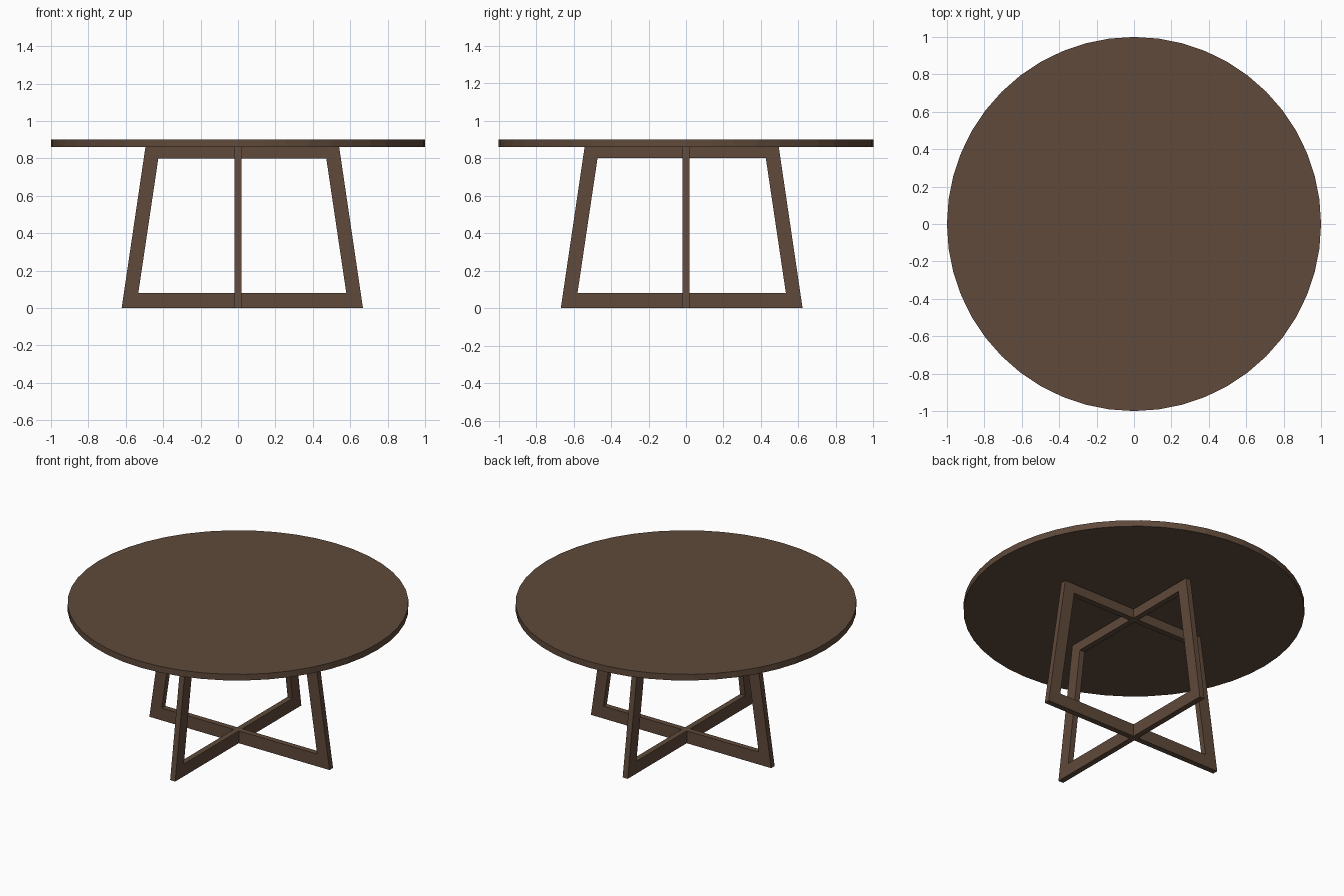
import bpy, bmesh, math
from mathutils import Matrix

if "Cube" in bpy.data.objects:
    bpy.data.objects.remove(bpy.data.objects["Cube"])

wood = bpy.data.materials.new("dark walnut wood")
wood.diffuse_color = (0.115, 0.068, 0.043, 1)
wood.use_nodes = True
wood.node_tree.nodes["Principled BSDF"].inputs["Base Color"].default_value = wood.diffuse_color


def finish(name, bm):
    bmesh.ops.recalc_face_normals(bm, faces=bm.faces)
    mesh = bpy.data.meshes.new(name)
    bm.to_mesh(mesh)
    bm.free()
    mesh.materials.append(wood)
    obj = bpy.data.objects.new(name, mesh)
    bpy.context.collection.objects.link(obj)
    return obj


# Round table top
bm = bmesh.new()
bmesh.ops.create_cone(bm, cap_ends=True, segments=48, radius1=1, radius2=1,
                      depth=0.04, matrix=Matrix.Translation((0, 0, 0.88)))
finish("table_top", bm)


# Trapezoid leg frame: mitred ring of four bars, centred on its own plane
def leg_frame(name, offset, angle, thick=0.036):
    outer = [(-0.645, 0), (0.645, 0), (0.518, 0.86), (-0.518, 0.86)]
    inner = [(-0.556, 0.08), (0.556, 0.08), (0.449, 0.80), (-0.449, 0.80)]
    bm = bmesh.new()
    rings = [[bm.verts.new((u + offset, y, z)) for u, z in loop]
             for y in (-thick / 2, thick / 2) for loop in (outer, inner)]
    fo, fi, bo, bi = rings
    for i in range(4):
        j = (i + 1) % 4
        for a, b in ((fo, fi), (fi, bi), (bi, bo), (bo, fo)):
            bm.faces.new((a[i], a[j], b[j], b[i]))
    bm.transform(Matrix.Rotation(angle, 4, 'Z'))
    return finish(name, bm)


# Two crossing frames
leg_frame("leg_frame_across", 0.023, 0)
leg_frame("leg_frame_deep", 0.023, -math.pi / 2)
